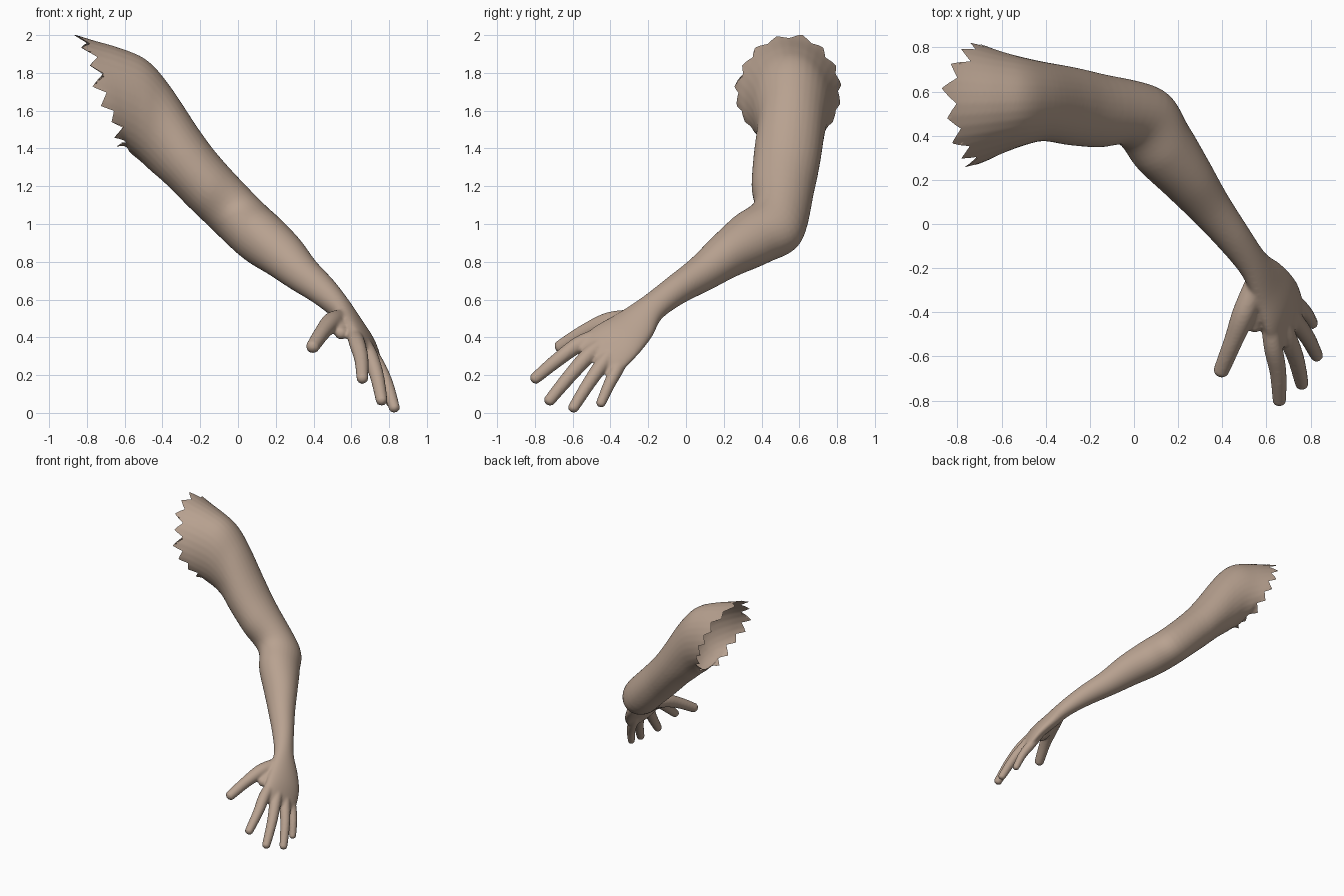
import bpy, bmesh, math, random
from mathutils import Vector as V

if "Cube" in bpy.data.objects:
    bpy.data.objects.remove(bpy.data.objects["Cube"])

SIDES = 32
bm = bmesh.new()


def catmull(p0, p1, p2, p3, t):
    return 0.5 * (2 * p1 + (p2 - p0) * t + (2 * p0 - 5 * p1 + 4 * p2 - p3) * t * t
                  + (3 * p1 - p0 - 3 * p2 + p3) * t ** 3)


def loft(rings, sub=6):
    """Closed smooth tube through elliptical rings (centre, half axis a, half axis b)."""
    fine = []
    n = len(rings)
    for i in range(n - 1):
        four = [rings[min(max(k, 0), n - 1)] for k in (i - 1, i, i + 1, i + 2)]
        for s in range(sub):
            fine.append([catmull(*(r[j] for r in four), s / sub) for j in range(3)])
    fine.append(rings[-1])
    loops = []
    for c, a, b in fine:
        loops.append([bm.verts.new(c + a * math.cos(k * math.tau / SIDES) + b * math.sin(k * math.tau / SIDES))
                      for k in range(SIDES)])
    for l0, l1 in zip(loops, loops[1:]):
        for k in range(SIDES):
            m = (k + 1) % SIDES
            bm.faces.new((l0[k], l0[m], l1[m], l1[k]))
    bm.faces.new(loops[0])
    bm.faces.new(loops[-1])


def digit(points, radii, side):
    """Finger-like tube with a rounded tip."""
    pts = [V(p) for p in points]
    end = (pts[-1] - pts[-2]).normalized()
    r = radii[-1]
    pts[-1] = pts[-1] - end * r
    base = pts[-1].copy()
    radii = list(radii)
    for along, scale in ((0.5, 0.86), (0.85, 0.52), (0.98, 0.15)):
        pts.append(base + end * r * along)
        radii.append(r * scale)
    rings = []
    for i, p in enumerate(pts):
        d = (pts[min(i + 1, len(pts) - 1)] - pts[max(i - 1, 0)]).normalized()
        a = (side - d * side.dot(d)).normalized()
        rings.append((p, a * radii[i], d.cross(a) * radii[i]))
    loft(rings)


# shoulder and upper arm: top (x, z), bottom (x, z), y centre, y half width
rings = []
for tx, tz, bx, bz, y, hy in [
        (-1.00, 2.07, -0.80, 1.36, 0.545, 0.33), (-0.82, 1.99, -0.61, 1.41, 0.545, 0.275),
        (-0.62, 1.93, -0.57, 1.375, 0.55, 0.23), (-0.48, 1.865, -0.52, 1.335, 0.555, 0.20),
        (-0.36, 1.73, -0.46, 1.28, 0.555, 0.18), (-0.20, 1.49, -0.38, 1.21, 0.535, 0.178),
        (-0.08, 1.335, -0.24, 1.07, 0.515, 0.168)]:
    rings.append((V(((tx + bx) / 2, y, (tz + bz) / 2)), V((0, hy, 0)),
                  V(((tx - bx) / 2, 0, (tz - bz) / 2))))
# elbow
rings.append((V((0.03, 0.485, 1.01)), V((0.05, 0.13, -0.09)), V((0.11, 0.02, 0.09))))
# forearm and wrist
A, B = V((0.38, 0.71, -0.59)), V((0.75, 0.15, 0.64))
for c, ra, rb in [((0.13, 0.35, 0.92), 0.155, 0.143), ((0.24, 0.21, 0.83), 0.122, 0.125),
                  ((0.34, 0.08, 0.735), 0.097, 0.10), ((0.45, -0.06, 0.645), 0.08, 0.08),
                  ((0.54, -0.18, 0.555), 0.08, 0.063)]:
    rings.append((V(c), A * ra, B * rb))
# palm
W, N = V((0.417, 0.774, -0.476)), V((0.80, -0.075, 0.58))
for c, ra, rb in [((0.605, -0.27, 0.465), 0.118, 0.058), ((0.66, -0.365, 0.385), 0.148, 0.053),
                  ((0.69, -0.45, 0.31), 0.155, 0.043), ((0.705, -0.485, 0.28), 0.13, 0.028)]:
    rings.append((V(c), W * ra, N * rb))
loft(rings)

# four fingers: knuckle, tip, radius
wrist = V((0.58, -0.22, 0.51))
for knuckle, tip, r in [((0.63, -0.555, 0.37), (0.66, -0.82, 0.165), 0.038),
                        ((0.69, -0.50, 0.32), (0.765, -0.74, 0.045), 0.038),
                        ((0.725, -0.43, 0.275), (0.835, -0.61, 0.005), 0.036),
                        ((0.735, -0.36, 0.24), (0.815, -0.46, 0.03), 0.032)]:
    k, t = V(knuckle), V(tip)
    digit([k.lerp(wrist, 0.45), k, k.lerp(t, 0.45) + N * 0.012, t],
          [r * 0.95, r * 1.12, r, r * 0.82], W)

# thumb and the web beside it
digit([(0.565, -0.24, 0.50), (0.50, -0.40, 0.482), (0.45, -0.53, 0.43), (0.385, -0.69, 0.335)],
      [0.05, 0.053, 0.043, 0.036], W)
digit([(0.57, -0.30, 0.48), (0.55, -0.40, 0.445), (0.545, -0.49, 0.41)], [0.045, 0.045, 0.035], W)

# fuse everything into one smooth skin
bmesh.ops.recalc_face_normals(bm, faces=bm.faces)
mesh = bpy.data.meshes.new("arm")
bm.to_mesh(mesh)
bm.free()
arm = bpy.data.objects.new("arm", mesh)
bpy.context.collection.objects.link(arm)
rem = arm.modifiers.new("fuse", 'REMESH')
rem.mode, rem.voxel_size = 'VOXEL', 0.009
smo = arm.modifiers.new("soften", 'SMOOTH')
smo.factor, smo.iterations = 0.5, 6
skin = bpy.data.meshes.new_from_object(arm.evaluated_get(bpy.context.evaluated_depsgraph_get()))
arm.modifiers.clear()
arm.data = skin

# ragged open edge at the shoulder
random.seed(4)
TEETH = 32
teeth = [random.uniform(0.01, 0.045) if i % 2 else random.uniform(-0.045, -0.01) for i in range(TEETH)]
O, U = V((-0.71, 0.545, 1.69)), V((-0.93, 0, -0.36)).normalized()
UP = V((-0.36, 0, 0.93))


def gap(co):
    d = co - O
    f = math.atan2(d.dot(UP), d.y) / math.tau % 1.0 * TEETH
    i = int(f)
    w = f - i
    return teeth[i % TEETH] * (1 - w) + teeth[(i + 1) % TEETH] * w - d.dot(U)


bm = bmesh.new()
bm.from_mesh(skin)
bmesh.ops.delete(bm, geom=[v for v in bm.verts if gap(v.co) < 0], context='VERTS')
bm.normal_update()
for v in [v for v in bm.verts if v.is_boundary]:
    t = U - v.normal * v.normal.dot(U)
    if t.dot(U) > 0.2:
        v.co += t * min(gap(v.co), 0.02) / t.dot(U)
for f in bm.faces:
    f.smooth = True
bm.to_mesh(skin)
bm.free()

mat = bpy.data.materials.new("skin_tone")
mat.diffuse_color = (0.48, 0.36, 0.28, 1)
mat.use_nodes = True
mat.node_tree.nodes["Principled BSDF"].inputs["Base Color"].default_value = mat.diffuse_color
skin.materials.clear()
skin.materials.append(mat)
